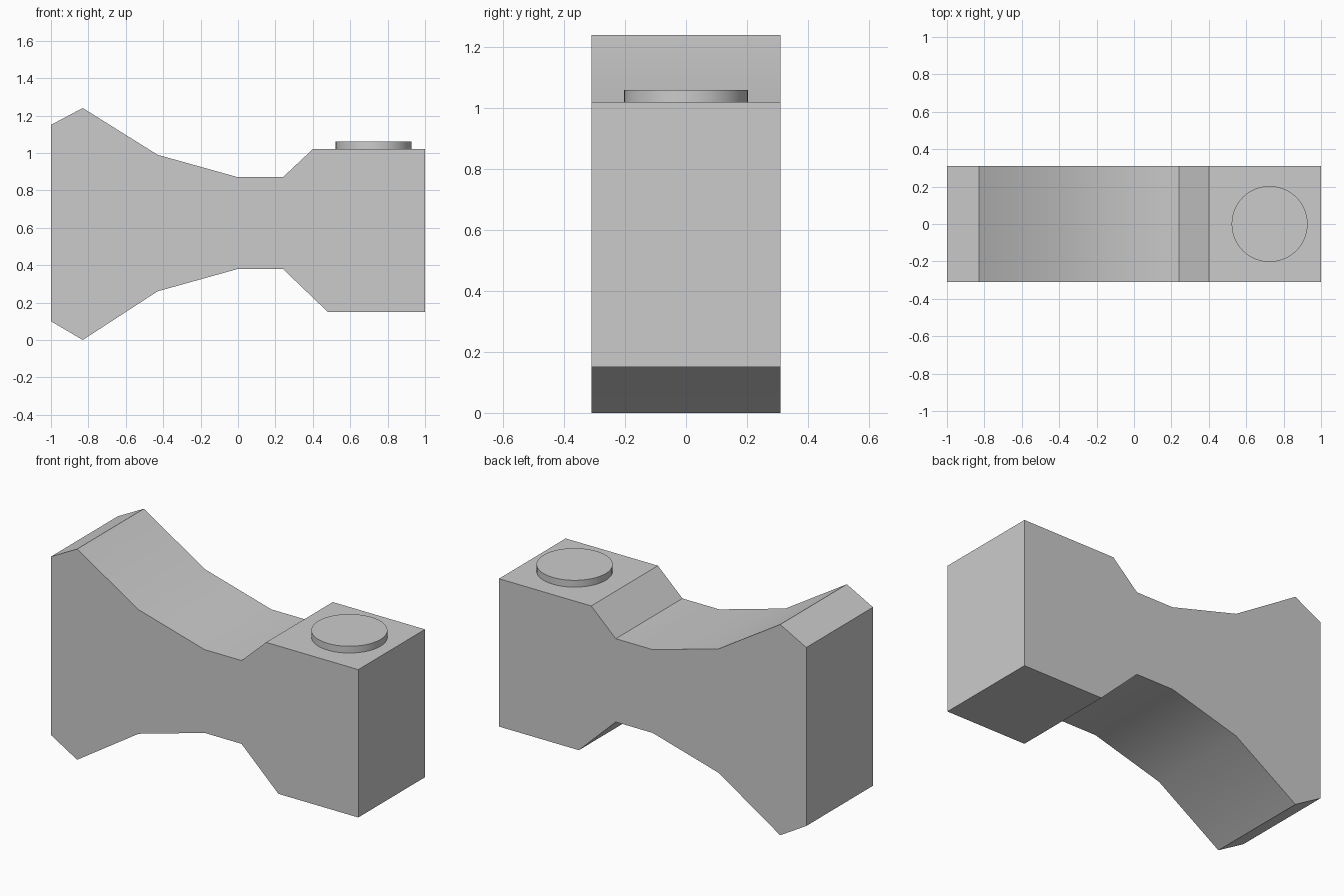
import bpy
import bmesh

cube = bpy.data.objects.get("Cube")
if cube:
    bpy.data.objects.remove(cube, do_unlink=True)

# Single plain grey for everything
grey = bpy.data.materials.new("light_grey")
colour = (0.6, 0.6, 0.6, 1)
grey.use_nodes = True
grey.diffuse_color = colour
for node in grey.node_tree.nodes:
    if node.type == 'BSDF_PRINCIPLED':
        node.inputs["Base Color"].default_value = colour


def finish(obj):
    """Apply the colour and soften only the shallow bends."""
    obj.data.materials.append(grey)
    bpy.ops.object.select_all(action='DESELECT')
    obj.select_set(True)
    bpy.context.view_layer.objects.active = obj
    bpy.ops.object.shade_smooth_by_angle(angle=0.52)


def extrude_profile(name, profile, half_depth):
    """Extrude an outline in the xz plane evenly along y."""
    bm = bmesh.new()
    face = bm.faces.new([bm.verts.new((x, -half_depth, z)) for x, z in profile])
    result = bmesh.ops.extrude_face_region(bm, geom=[face])
    moved = [v for v in result["geom"] if isinstance(v, bmesh.types.BMVert)]
    bmesh.ops.translate(bm, verts=moved, vec=(0, 2 * half_depth, 0))
    bmesh.ops.recalc_face_normals(bm, faces=bm.faces)
    mesh = bpy.data.meshes.new(name)
    bm.to_mesh(mesh)
    bm.free()
    obj = bpy.data.objects.new(name, mesh)
    bpy.context.collection.objects.link(obj)
    finish(obj)


# Body: flared end, narrow waist and square block
lower_edge = [(-1, 0.10), (-0.83, 0), (-0.43, 0.26), (0, 0.38),
              (0.24, 0.38), (0.48, 0.15), (1, 0.15)]
upper_edge = [(1, 1.02), (0.40, 1.02), (0.24, 0.87), (0, 0.87),
              (-0.43, 0.99), (-0.83, 1.24), (-1, 1.15)]
extrude_profile("waisted_body", lower_edge + upper_edge, 0.31)

# Low round button on top of the block
bpy.ops.mesh.primitive_cylinder_add(vertices=48, radius=0.203, depth=0.06,
                                    location=(0.725, 0, 1.03))
button = bpy.context.object
button.name = "round_button"
finish(button)
